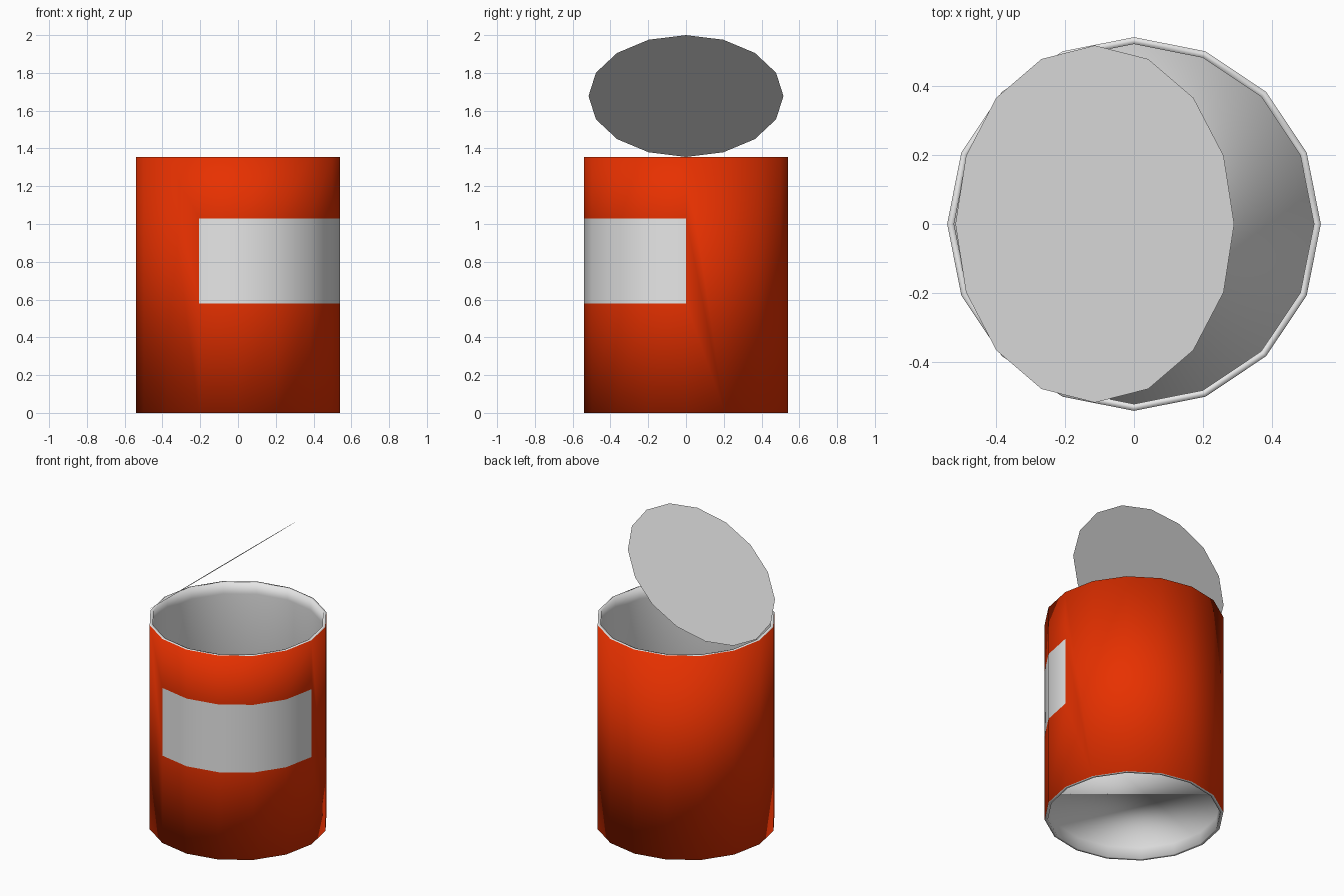
import bpy, bmesh, math
from mathutils import Matrix, Vector

SIDES = 16
R_OUT, R_IN, R_LID = 0.54, 0.52, 0.516
HEIGHT, LIP = 1.355, 0.075
LABEL_LOW, LABEL_HIGH = 0.58, 1.03

cube = bpy.data.objects.get("Cube")
if cube:
    bpy.data.objects.remove(cube, do_unlink=True)


def material(name, rgb):
    mat = bpy.data.materials.new(name)
    mat.use_nodes = True
    mat.diffuse_color = (*rgb, 1)
    mat.node_tree.nodes["Principled BSDF"].inputs["Base Color"].default_value = (*rgb, 1)
    return mat


ORANGE = material("orange_paint", (0.8, 0.03, 0.0))
GREY = material("bare_metal", (0.8, 0.8, 0.8))


def finish(bm, name, mats):
    mesh = bpy.data.meshes.new(name)
    bm.to_mesh(mesh)
    bm.free()
    for mat in mats:
        mesh.materials.append(mat)
    obj = bpy.data.objects.new(name, mesh)
    bpy.context.collection.objects.link(obj)
    return obj


def ring(bm, radius, z):
    angles = [math.tau * i / SIDES for i in range(SIDES)]
    return [bm.verts.new((radius * math.cos(a), radius * math.sin(a), z)) for a in angles]


def bridge(bm, low, high, mat):
    faces = []
    for i in range(SIDES):
        j = (i + 1) % SIDES
        face = bm.faces.new((low[i], low[j], high[j], high[i]))
        face.material_index = mat
        faces.append(face)
    return faces


# Can body: outer wall, then top rim, inner wall and bottom rim in one loop
bm = bmesh.new()
outer_low, outer_high = ring(bm, R_OUT, 0), ring(bm, R_OUT, HEIGHT)
wall = bridge(bm, outer_low, outer_high, 0)
inner = [ring(bm, R_IN, z) for z in (HEIGHT, HEIGHT - LIP, LIP, 0)]
loops = [outer_high, *inner, outer_low]
for low, high in zip(loops, loops[1:]):
    bridge(bm, low, high, 1)

# Recessed floor
bm.faces.new(reversed(inner[2])).material_index = 1

# Label: cut only the front left columns of the outer wall
columns = wall[SIDES - 5:]
for z in (LABEL_LOW, LABEL_HIGH):
    edges = {e for f in columns for e in f.edges}
    verts = {v for f in columns for v in f.verts}
    cut = bmesh.ops.bisect_plane(bm, geom=list(verts) + list(edges) + columns,
                                 plane_co=(0, 0, z), plane_no=(0, 0, 1))
    columns = [g for g in cut["geom"] if isinstance(g, bmesh.types.BMFace)]
for f in columns:
    if LABEL_LOW < f.calc_center_median().z < LABEL_HIGH:
        f.material_index = 1
for f in bm.faces:
    f.smooth = True
finish(bm, "can_body", [ORANGE, GREY])

# Open lid: thin disc tilted up from the rim on the right side
bm = bmesh.new()
bm.faces.new(ring(bm, R_LID, 0))
lid = finish(bm, "open_lid", [GREY])
tilt = math.asin((2 - HEIGHT) / (2 * R_LID))
hinge = Vector((-R_LID, 0, HEIGHT))
reach = Vector((math.cos(tilt), 0, math.sin(tilt))) * R_LID
lid.matrix_world = Matrix.Translation(hinge + reach) @ Matrix.Rotation(-tilt, 4, 'Y')
